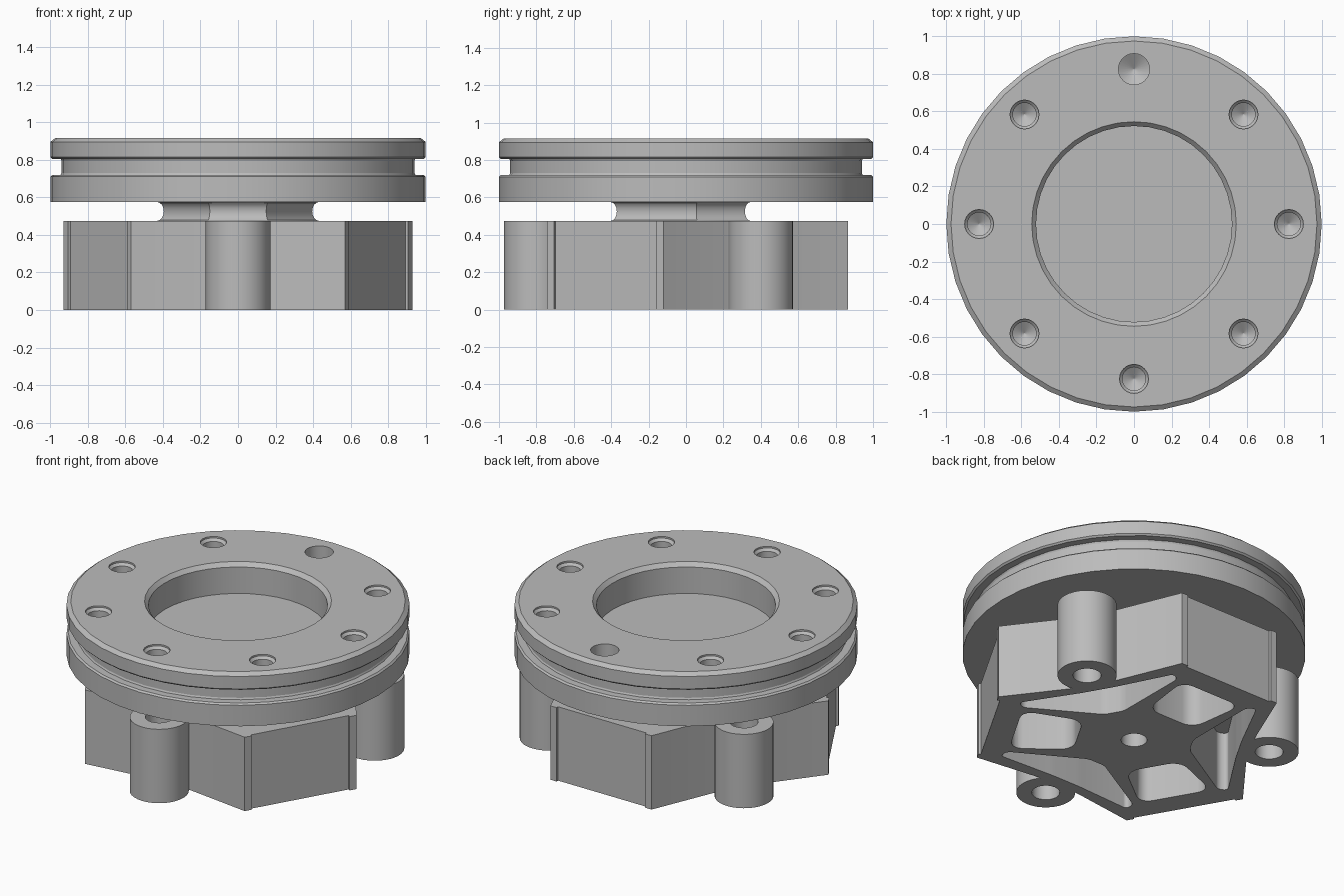
import bpy, bmesh, math
from mathutils import Matrix, Vector

if "Cube" in bpy.data.objects:
    bpy.data.objects.remove(bpy.data.objects["Cube"], do_unlink=True)

metal = bpy.data.materials.new("machined_grey")
metal.use_nodes = True
GREY = (0.5, 0.5, 0.5, 1)
metal.diffuse_color = GREY
bsdf = metal.node_tree.nodes["Principled BSDF"]
bsdf.inputs["Base Color"].default_value = GREY
bsdf.inputs["Roughness"].default_value = 0.6

BOSS_ANGLES = [math.radians(a) for a in (-90, 30, 150)]
FLAT_ANGLES = [math.radians(a) for a in (-30, 90, 210)]


def polar(angle, out, side):
    """Point a distance out along a direction and to the side of it."""
    c, s = math.cos(angle), math.sin(angle)
    return (out * c - side * s, out * s + side * c)


def loft(name, rings, round_corners=0):
    """Skin a stack of rings, capped at both ends."""
    bm = bmesh.new()
    loops = [[bm.verts.new(p) for p in ring] for ring in rings]
    n = len(loops[0])
    walls = []
    for a, b in zip(loops, loops[1:]):
        for i in range(n):
            j = (i + 1) % n
            walls.append(bm.faces.new((a[i], a[j], b[j], b[i])))
    bm.faces.new(loops[0][::-1])
    bm.faces.new(loops[-1])
    if round_corners:
        upright = [e for e in bm.edges
                   if abs(e.verts[0].co.z - e.verts[1].co.z) > 0.01]
        bmesh.ops.bevel(bm, geom=upright, offset=round_corners, segments=5,
                        profile=0.5, affect='EDGES', clamp_overlap=True)
    bmesh.ops.recalc_face_normals(bm, faces=bm.faces[:])
    mesh = bpy.data.meshes.new(name)
    bm.to_mesh(mesh)
    bm.free()
    mesh.materials.append(metal)
    obj = bpy.data.objects.new(name, mesh)
    bpy.context.collection.objects.link(obj)
    return obj


def prism(name, outline, z0, z1, round_corners=0):
    return loft(name, [[(x, y, z) for x, y in outline] for z in (z0, z1)],
                round_corners)


def lathe(name, profile, center=(0, 0), sides=24):
    """Turn a radius/height profile about an upright axis."""
    steps = [math.tau * i / sides for i in range(sides)]
    return loft(name, [[(center[0] + r * math.cos(a), center[1] + r * math.sin(a), z)
                        for a in steps] for r, z in profile])


def combine(target, tools, operation):
    """Apply a boolean for every tool, then delete the tools."""
    for tool in tools:
        tool.hide_render = True
        mod = target.modifiers.new("bool", 'BOOLEAN')
        mod.operation = operation
        mod.solver = 'EXACT'
        mod.object = tool
        bpy.context.view_layer.update()
        graph = bpy.context.evaluated_depsgraph_get()
        mesh = bpy.data.meshes.new_from_object(target.evaluated_get(graph))
        target.modifiers.clear()
        old = target.data
        target.data = mesh
        bpy.data.meshes.remove(old)
        bpy.data.objects.remove(tool, do_unlink=True)


# Lower body: three lipped flats joined by walls that dip in to the bosses
BODY_TOP = 0.475
outline = []
for boss, flat in zip(BOSS_ANGLES, FLAT_ANGLES):
    outline += [polar(boss, 0.69, -0.15), polar(boss, 0.69, 0.15)]
    outline += [polar(flat, out, side) for out, side in (
        (0.865, -0.36), (0.865, -0.315), (0.85, -0.315),
        (0.85, 0.315), (0.865, 0.315), (0.865, 0.36))]
body = prism("lower_body", outline, 0, BODY_TOP)

# Lightening pockets in the underside
pockets = []
for boss, flat in zip(BOSS_ANGLES, FLAT_ANGLES):
    wedge = [polar(boss, *p) for p in (
        (0.34, -0.06), (0.34, 0.06), (0.58, 0.48), (0.64, 0.48),
        (0.62, 0.1), (0.62, -0.1), (0.64, -0.48), (0.58, -0.48))]
    block = [polar(flat, *p) for p in (
        (0.33, -0.17), (0.7, -0.22), (0.7, 0.22), (0.33, 0.17))]
    pockets.append(prism("wedge_pocket", wedge, -0.1, 0.38, 0.025))
    pockets.append(prism("block_pocket", block, -0.1, 0.38, 0.08))
combine(body, pockets, 'DIFFERENCE')

# Bolt bosses, their through holes and the centre drilling
centers = [polar(a, 0.8, 0) for a in BOSS_ANGLES]
combine(body, [lathe("boss", [(0.172, 0), (0.172, BODY_TOP)], c, 32)
               for c in centers], 'UNION')
holes = [lathe("boss_hole", [(0.082, -0.1), (0.082, 0.6)], c) for c in centers]
holes.append(lathe("centre_hole", [(0.076, -0.1), (0.076, 0.15), (0.002, 0.2)]))
combine(body, holes, 'DIFFERENCE')

# Waisted six-sided neck
neck_outline = [polar(a, 0.37, s) for a in BOSS_ANGLES for s in (-0.15, 0.15)]
rings = []
for i in range(9):
    angle = math.pi * i / 8
    z = 0.525 - 0.05 * math.cos(angle)
    scale = 1.09 - 0.09 * math.sin(angle)
    rings.append([(x * scale, y * scale, z) for x, y in neck_outline])
neck = loft("neck", rings)

# Crown disc with a ring groove and a shallow round recess
TOP = 0.915
crown = lathe("crown_disc", [
    (1.0, 0.575), (1.0, 0.71), (0.99, 0.72), (0.945, 0.72), (0.94, 0.73),
    (0.94, 0.795), (0.945, 0.805), (0.99, 0.805), (1.0, 0.815),
    (1.0, 0.895), (0.975, TOP), (0.545, TOP), (0.522, 0.89), (0.522, 0.72)],
    sides=40)

# Seven countersunk drillings and one wider plain one at the back
drills = []
for i in range(8):
    center = polar(math.tau * i / 8, 0.825, 0)
    if i == 2:
        profile = [(0.083, 1.0), (0.083, 0.72), (0.002, 0.67)]
    else:
        profile = [(0.077, 1.0), (0.077, 0.905), (0.062, 0.89),
                   (0.062, 0.72), (0.002, 0.68)]
    drills.append(lathe("drill", profile, center))
combine(crown, drills, 'DIFFERENCE')

# Smooth the round walls while keeping machined edges crisp
bpy.ops.object.select_all(action='DESELECT')
for obj in (body, neck, crown):
    obj.select_set(True)
bpy.context.view_layer.objects.active = body
bpy.ops.object.shade_smooth_by_angle(angle=math.radians(25))
